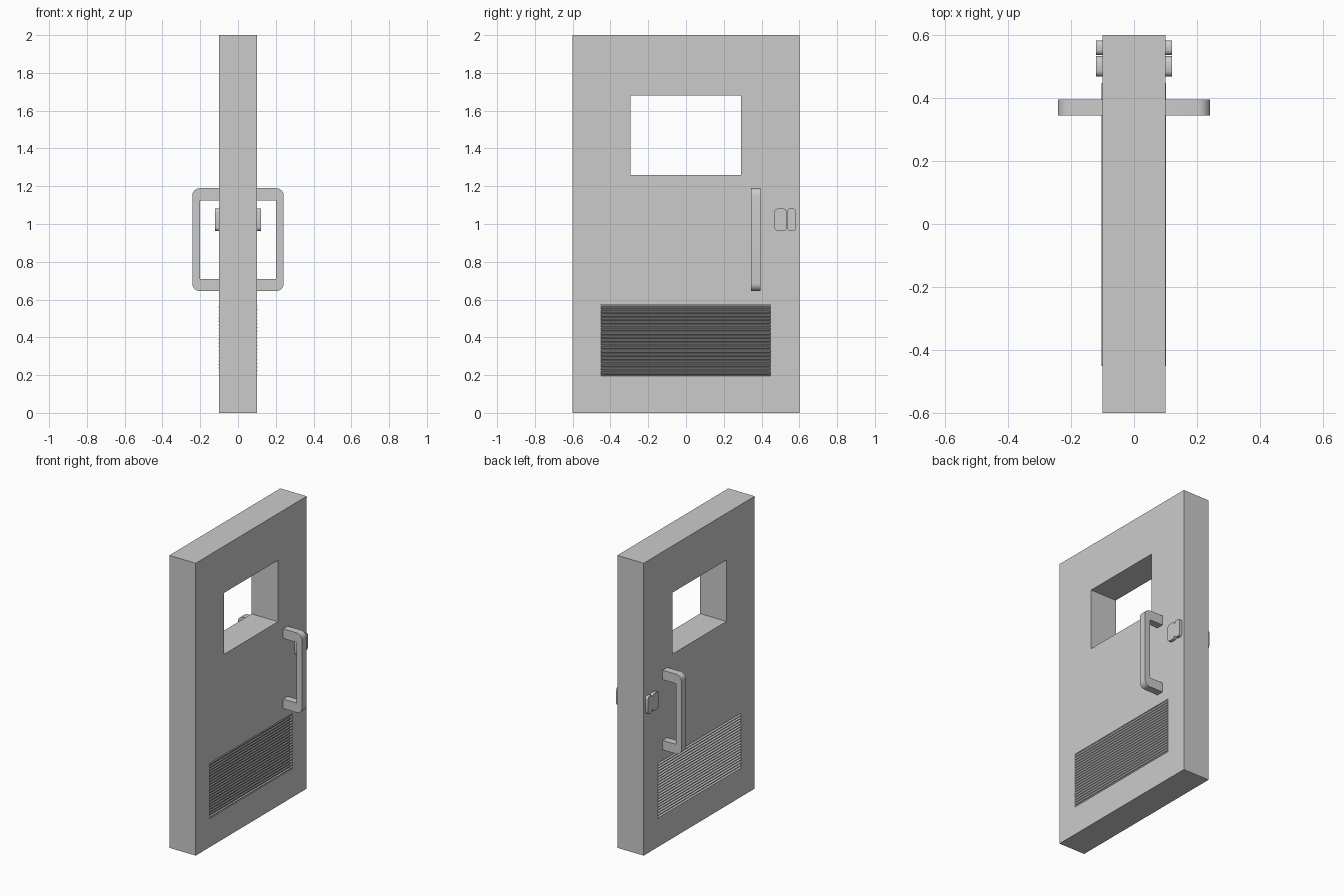
import bpy, bmesh, math

if "Cube" in bpy.data.objects:
    bpy.data.objects.remove(bpy.data.objects["Cube"])


def box(name, lo, hi):
    mesh = bpy.data.meshes.new(name)
    bm = bmesh.new()
    bmesh.ops.create_cube(bm, size=1)
    for v in bm.verts:
        v.co = [(a + b) / 2 + c * (b - a) for a, b, c in zip(lo, hi, v.co)]
    bm.to_mesh(mesh)
    bm.free()
    obj = bpy.data.objects.new(name, mesh)
    bpy.context.collection.objects.link(obj)
    return obj


def prisms(name, profiles, depth, mirror=False, smooth=False):
    """Extrude each closed loop of 3D points by the depth vector."""
    mesh = bpy.data.meshes.new(name)
    bm = bmesh.new()
    for pts in profiles:
        face = bm.faces.new([bm.verts.new(p) for p in pts])
        ext = bmesh.ops.extrude_face_region(bm, geom=[face], use_keep_orig=True)
        verts = [g for g in ext["geom"] if isinstance(g, bmesh.types.BMVert)]
        bmesh.ops.translate(bm, vec=depth, verts=verts)
    bmesh.ops.recalc_face_normals(bm, faces=bm.faces[:])
    bm.to_mesh(mesh)
    bm.free()
    obj = bpy.data.objects.new(name, mesh)
    bpy.context.collection.objects.link(obj)
    if smooth:
        bpy.ops.object.select_all(action='DESELECT')
        obj.select_set(True)
        bpy.context.view_layer.objects.active = obj
        bpy.ops.object.shade_smooth_by_angle(angle=math.radians(35))
    if mirror:
        obj.modifiers.new("both_sides", 'MIRROR').use_axis = (True, False, False)
    return obj


def arc(cx, cy, r, start, steps):
    angles = [math.radians(start + 90 * i / steps) for i in range(steps + 1)]
    return [(cx + r * math.cos(a), cy + r * math.sin(a)) for a in angles]


# Door slab with a window opening and a shallow vent pocket on each face
door = box("door_slab", (-0.1, -0.6, 0), (0.1, 0.6, 2))
cutters = [
    box("window_cutter", (-0.2, -0.295, 1.26), (0.2, 0.29, 1.68)),
    box("vent_cutter_back", (-0.2, -0.45, 0.195), (-0.075, 0.447, 0.573)),
    box("vent_cutter_front", (0.075, -0.45, 0.195), (0.2, 0.447, 0.573)),
]
bpy.context.view_layer.objects.active = door
for cutter in cutters:
    cutter.hide_render = True
    mod = door.modifiers.new("opening", 'BOOLEAN')
    mod.operation, mod.solver, mod.object = 'DIFFERENCE', 'EXACT', cutter
    bpy.ops.object.modifier_apply(modifier=mod.name)
    bpy.data.objects.remove(cutter)

# Vent louvres, both sets rising towards +x
for name, x0, x1, z0 in (("vent_slats_left", -0.103, -0.073, 0.196),
                         ("vent_slats_right", 0.072, 0.102, 0.175)):
    slats = []
    for i in range(20):
        z = z0 + 0.019 * i
        slats.append([(x0, -0.45, z), (x1, -0.45, z + 0.028),
                      (x1, -0.45, z + 0.032), (x0, -0.45, z + 0.004)])
    prisms(name, slats, (0, 0.897, 0))

# Pull handles on both faces
outline = [(0.095, 0.645)] + arc(0.202, 0.685, 0.04, -90, 6) + arc(0.202, 1.15, 0.04, 0, 6)
outline += [(0.095, 1.19), (0.095, 1.125), (0.2, 1.125), (0.2, 0.71), (0.095, 0.71)]
prisms("pull_handle", [[(x, 0.345, z) for x, z in outline]], (0, 0.05, 0), True, True)

# Lock plates on both faces
for name, y0, y1, r in (("lock_plate_wide", 0.468, 0.533, 0.018),
                        ("lock_plate_narrow", 0.537, 0.582, 0.014)):
    z0, z1 = 0.963, 1.082
    loop = (arc(y1 - r, z1 - r, r, 0, 3) + arc(y0 + r, z1 - r, r, 90, 3)
            + arc(y0 + r, z0 + r, r, 180, 3) + arc(y1 - r, z0 + r, r, 270, 3))
    prisms(name, [[(0.095, y, z) for y, z in loop]], (0.026, 0, 0), True, True)
